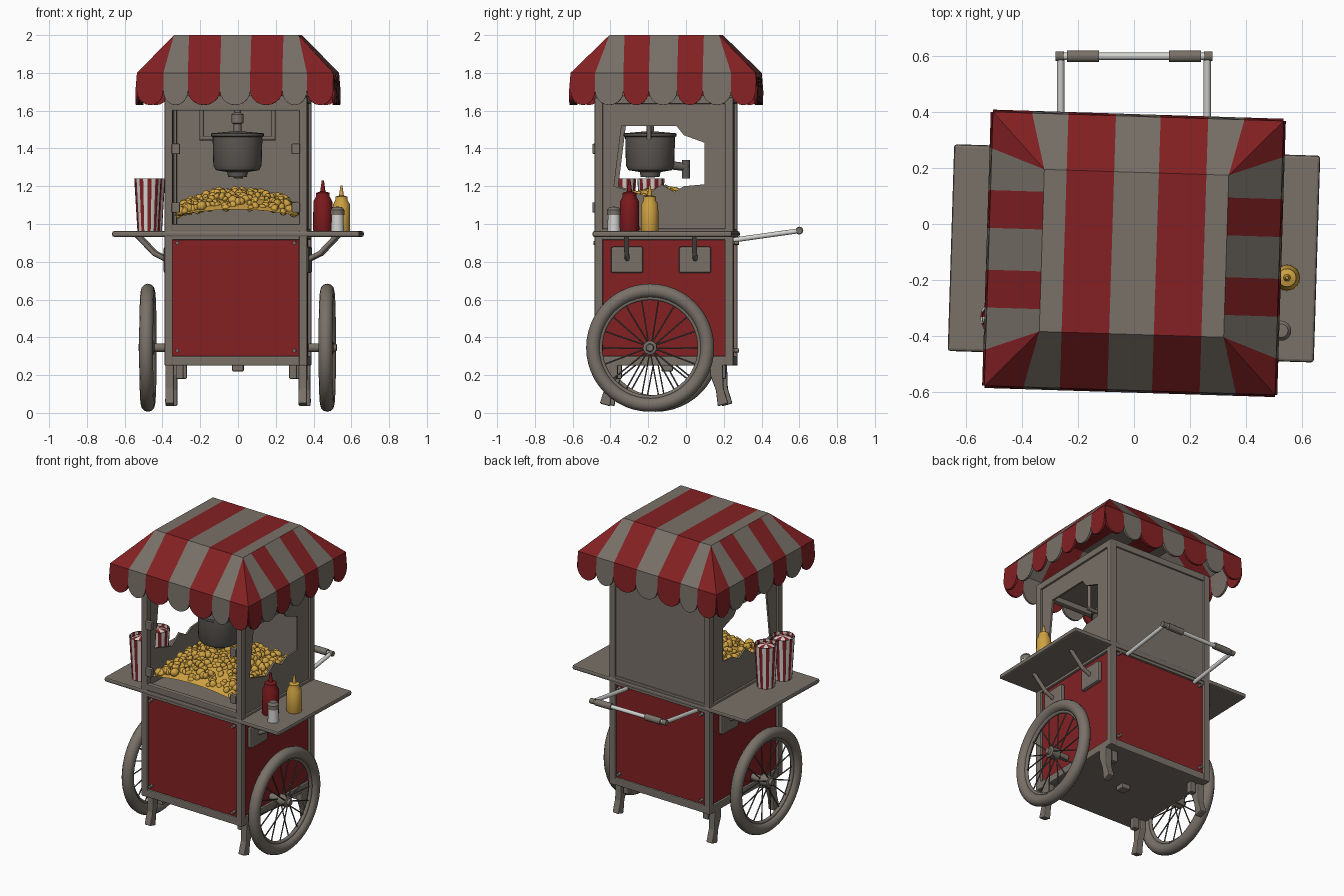
import bpy, bmesh, math, random
from mathutils import Matrix, Vector

random.seed(4)
if "Cube" in bpy.data.objects:
    bpy.data.objects.remove(bpy.data.objects["Cube"])

MID = -0.105  # depth centre of the cart body
TURN = (Matrix.Translation((0, MID, 0)) @ Matrix.Rotation(math.radians(-1.8), 4, 'Z')
        @ Matrix.Translation((0, -MID, 0)))


def material(name, r, g, b):
    m = bpy.data.materials.new(name)
    m.use_nodes = True
    m.diffuse_color = (r, g, b, 1)
    m.node_tree.nodes["Principled BSDF"].inputs["Base Color"].default_value = (r, g, b, 1)
    return m


GREY = material("warm_grey", .19, .165, .14)
STEEL = material("dark_steel", .11, .1, .09)
RED = material("deep_red", .23, .015, .017)
SAUCE = material("sauce_red", .2, .01, .012)
YELLOW = material("butter_yellow", .62, .36, .055)
WHITE = material("white", .65, .65, .64)


def add(name, bm, *mats, smooth=True, bevel=0, turn=True):
    bmesh.ops.recalc_face_normals(bm, faces=bm.faces[:])
    me = bpy.data.meshes.new(name)
    bm.to_mesh(me)
    bm.free()
    for m in mats:
        me.materials.append(m)
    if turn:
        me.transform(TURN)
    if smooth:
        me.polygons.foreach_set("use_smooth", [True] * len(me.polygons))
        me.set_sharp_from_angle(angle=math.radians(35))
    ob = bpy.data.objects.new(name, me)
    bpy.context.scene.collection.objects.link(ob)
    if bevel:
        mod = ob.modifiers.new("soft_edges", 'BEVEL')
        mod.width, mod.segments = bevel, 2
    return ob


def box(name, x, y, z, mat, bevel=0.006):
    bm = bmesh.new()
    size = Matrix.Diagonal((x[1] - x[0], y[1] - y[0], z[1] - z[0], 1))
    mid = Matrix.Translation((sum(x) / 2, sum(y) / 2, sum(z) / 2))
    bmesh.ops.create_cube(bm, size=1, matrix=mid @ size)
    return add(name, bm, mat, smooth=False, bevel=bevel)


def rod_into(bm, p, q, r, sides=12):
    p, q = Vector(p), Vector(q)
    aim = (q - p).to_track_quat('Z', 'Y').to_matrix().to_4x4()
    bmesh.ops.create_cone(bm, cap_ends=True, segments=sides, radius1=r, radius2=r,
                          depth=(q - p).length, matrix=Matrix.Translation((p + q) / 2) @ aim)


def rods(name, pairs, r, mat, turn=True):
    bm = bmesh.new()
    for p, q in pairs:
        rod_into(bm, p, q, r)
    return add(name, bm, mat, turn=turn)


def lathe(name, profile, place, *mats, n=24, closed=False):
    """Revolve (radius, height) points; several materials alternate around it."""
    bm = bmesh.new()
    rings = [[bm.verts.new(Matrix.Rotation(math.tau * i / n, 3, 'Z') @ Vector((r, 0, h)))
              for r, h in profile] for i in range(n)]
    count = len(profile)
    for i in range(n):
        a, b = rings[i], rings[(i + 1) % n]
        for k in range(count if closed else count - 1):
            j = (k + 1) % count
            bm.faces.new((a[k], b[k], b[j], a[j])).material_index = i % len(mats)
    bmesh.ops.remove_doubles(bm, verts=bm.verts[:], dist=1e-5)
    bmesh.ops.transform(bm, matrix=place, verts=bm.verts[:])
    return add(name, bm, *mats)


def prism(name, loops, x0, x1, mat, bevel=0):
    """Extrude a (y, z) outline, with optional holes, along x."""
    bm = bmesh.new()
    for loop in loops:
        vs = [bm.verts.new((x0, y, z)) for y, z in loop]
        for a, b in zip(vs, vs[1:] + vs[:1]):
            bm.edges.new((a, b))
    bmesh.ops.triangle_fill(bm, use_beauty=True, edges=bm.edges[:])
    out = bmesh.ops.extrude_face_region(bm, geom=bm.faces[:])["geom"]
    bmesh.ops.translate(bm, vec=(x1 - x0, 0, 0),
                        verts=[v for v in out if isinstance(v, bmesh.types.BMVert)])
    return add(name, bm, mat, smooth=False, bevel=bevel)


at = lambda x, y, z: Matrix.Translation((x, y, z))
SIDES = ((-1, "right"), (1, "left"))
ENDS = ((-0.45, "front"), (0.24, "back"))


def span(s, a, b):
    return tuple(sorted((s * a, s * b)))


# Lower cabinet: red body inside a grey frame
box("cabinet_panels", (-.36, .36), (-.455, .245), (.27, .94), RED, 0)
box("cabinet_floor", (-.375, .375), (-.468, .258), (.25, .3), GREY)
box("counter", (-.655, .655), (-.475, .265), (.932, .962), GREY, .01)
box("counter_rail", (-.375, .375), (-.468, .258), (.915, .975), GREY)
box("floor_drain", (-.03, .03), (-.13, -.07), (.22, .26), GREY)
for y, end in ENDS:
    for s, side in SIDES:
        box(f"{end}_{side}_post", span(s, .335, .378), (y - .022, y + .022), (.25, 1.67), GREY)
        rods(f"{end}_{side}_bolts", [((s * .31, y - .03, z), (s * .31, y + .03, z))
                                     for z in (.33, .9)], .01, GREY)
        box(f"{end}_{side}_block", span(s, .28, .32), (y * .8 - .03, y * .8 + .01), (.18, .26), GREY)

# Curved legs
leg = [(.14, .27), (.205, .27), (.21, .13), (.235, .05), (.18, .035), (.17, .12), (.14, .2)]
for s, side in SIDES:
    for end, outline in (("back", leg), ("front", [(2 * MID - y, z) for y, z in leg])):
        prism(f"{end}_{side}_leg", [outline], s * .33, s * .375, GREY, .006)

# Upper cabin: back wall, ceiling and side windows
box("back_wall", (-.35, .35), (.235, .25), (.96, 1.66), GREY, 0)
box("ceiling", (-.375, .375), (-.47, .26), (1.635, 1.68), GREY)
box("front_header", (-.36, .36), (-.47, -.435), (1.6, 1.66), GREY)
box("front_sill", (-.36, .36), (-.47, -.435), (.96, 1.0), GREY)
wall = [(-.45, .96), (.24, .96), (.24, 1.66), (-.45, 1.66)]
window = [(-.37, 1.2), (-.33, 1.52), (-.04, 1.52), (0, 1.47), (.11, 1.43),
          (.11, 1.21), (0, 1.2), (-.05, 1.17), (-.12, 1.21), (-.2, 1.15)]
for s, side in SIDES:
    prism(f"{side}_window_wall", [wall, window], s * .35, s * .362, GREY)
    for z in (1.09, 1.4):
        box(f"{side}_hinge", span(s, .295, .34), (-.485, -.455), (z - .03, z + .025), GREY)

# Striped awning with a scalloped valance
bm = bmesh.new()
TOP, EDGE, DROP = 2.0, 1.8, 1.705
across = [-.52, -.38, -.25, -.08, .08, .25, .38, .52]
along = [-.49, -.36, -.21, -.075, .075, .21, .36, .49]
TX, TY = .33, .29


def face(points, index):
    pts = [p for i, p in enumerate(points) if p != points[i - 1]]
    bm.faces.new([bm.verts.new(p) for p in pts]).material_index = index


for turn in range(4):
    cuts, top, depth, top_depth = ((across, TX, .49, TY), (along, TY, .52, TX))[turn % 2]
    spin = Matrix.Rotation(turn * math.pi / 2, 3, 'Z')
    put = lambda u, d, z: tuple(round(c, 5) for c in spin @ Vector((u, -d, z)))
    for i, (a, b) in enumerate(zip(cuts, cuts[1:])):
        ta, tb = (max(-top, min(top, u)) for u in (a, b))
        face([put(a, depth, EDGE), put(b, depth, EDGE),
              put(tb, top_depth, TOP), put(ta, top_depth, TOP)], i % 2)
        arc = []
        for k in range(11):
            c = math.cos(math.pi * k / 10)
            arc.append(put((a + b) / 2 - c * (b - a) / 2, depth + .008,
                           DROP - .075 * math.sqrt(max(0, 1 - c * c))))
        face([put(b, depth, EDGE), put(a, depth, EDGE)] + arc, i % 2)
for i, (a, b) in enumerate(zip(across, across[1:])):
    a, b = max(a, -TX), min(b, TX)
    if b > a:
        face([(a, -TY, TOP), (b, -TY, TOP), (b, TY, TOP), (a, TY, TOP)], i % 2)
bmesh.ops.remove_doubles(bm, verts=bm.verts[:], dist=1e-4)
bmesh.ops.translate(bm, vec=(0, MID, 0), verts=bm.verts[:])
awning = add("awning", bm, RED, GREY, smooth=False)
cloth = awning.modifiers.new("cloth", 'SOLIDIFY')
cloth.thickness = .014

# Kettle on its hanger
kettle = at(0, -.19, 0)
lathe("kettle", [(0, 1.245), (.05, 1.25), (.055, 1.275), (.115, 1.285), (.128, 1.31), (.132, 1.46),
                 (.14, 1.465), (.14, 1.48), (.03, 1.49), (0, 1.49)], kettle, STEEL, n=32)
lathe("kettle_stem", [(.02, 1.48), (.02, 1.53), (.032, 1.535), (.032, 1.58), (.018, 1.59),
                      (.018, 1.65)], kettle, GREY)
for s, side in SIDES:
    rods(f"{side}_kettle_arm", [((s * .19, -.19, 1.64), (s * .19, -.19, 1.45)),
                                ((s * .2, -.19, 1.455), (s * .12, -.19, 1.455))], .012, GREY)
rods("kettle_handle", [((0, -.07, 1.31), (0, .01, 1.3)), ((0, .0, 1.24), (0, .0, 1.34))], .022, STEEL)

# Popcorn heap


def heap(x, y):
    return 1.02 + .15 * max(0, 1 - (x / .42) ** 2) * max(0, 1 - ((y + .1) / .42) ** 2)


bm = bmesh.new()
bmesh.ops.create_grid(bm, x_segments=16, y_segments=16, size=.325, matrix=at(0, MID, 0))
for v in bm.verts:
    v.co.z = heap(v.co.x, v.co.y)
for _ in range(480):
    x, y = random.uniform(-.31, .31), random.uniform(-.41, .2)
    shape = Matrix.Diagonal([random.uniform(.7, 1.3) for _ in range(3)] + [1])
    tilt = Matrix.Rotation(random.uniform(0, 3), 4, Vector((random.random(), random.random(), .5)))
    bmesh.ops.create_icosphere(bm, subdivisions=2, radius=random.uniform(.014, .024),
                               matrix=at(x, y, heap(x, y) + random.uniform(-.01, .015)) @ tilt @ shape)
add("popcorn", bm, YELLOW)

# Wheels: tyre, rim, hub and spokes
ring = lambda big, small: [(big + small * math.cos(math.tau * k / 12),
                            small * math.sin(math.tau * k / 12)) for k in range(12)]
WY, WZ = -.175, .345
for s, side in SIDES:
    place = at(s * .475, WY, WZ) @ Matrix.Rotation(s * math.pi / 2, 4, 'Y')
    lathe(f"{side}_tyre", ring(.302, .037), place, GREY, n=48, closed=True)
    lathe(f"{side}_rim", ring(.264, .012), place, GREY, n=48, closed=True)
    lathe(f"{side}_hub", [(0, -.1), (.022, -.1), (.022, -.035), (.036, -.03), (.036, .03),
                          (.022, .035), (.018, .05), (0, .05)], place, GREY)
    bm = bmesh.new()
    for k in range(18):
        t = math.tau * k / 18
        lean = t + (.12 if k % 2 else -.12)
        rod_into(bm, (s * (.475 + (.025 if k % 2 else -.025)), WY + .03 * math.cos(lean), WZ + .03 * math.sin(lean)),
                 (s * .475, WY + .265 * math.cos(t), WZ + .265 * math.sin(t)), .004, 6)
    add(f"{side}_spokes", bm, STEEL)

# Shelf brackets
for s, side in SIDES:
    for y in (-.3, .06):
        box(f"{side}_bracket_plate", span(s, .355, .385), (y - .085, y + .085), (.74, .88), GREY, .01)
        rods(f"{side}_bracket_arm", [((s * .37, y, .81), (s * .44, y, .845)),
                                     ((s * .435, y, .84), (s * .53, y, .94))], .013, GREY)

# Push handle
rods("handle_tubes", [((s * .262, .25, .915), (s * .262, .605, .965)) for s in (-1, 1)]
     + [((-.27, .6, .965), (.27, .6, .965))], .013, WHITE, turn=False)
rods("handle_grips", [((s * .125, .6, .965), (s * .24, .6, .965)) for s in (-1, 1)], .021, GREY, turn=False)
rods("handle_corners", [((s * .25, .6, .965), (s * .28, .6, .965)) for s in (-1, 1)], .017, GREY, turn=False)

# Condiments on the left shelf
bottle = [(0, 0), (.048, 0), (.052, .01), (.05, .16), (.036, .185), (.036, .205),
          (.014, .212), (.006, .27), (0, .27)]
lathe("ketchup_bottle", bottle, at(.455, -.285, .96), SAUCE)
lathe("mustard_bottle", bottle, at(.55, -.175, .96) @ Matrix.Scale(.9, 4), YELLOW)
lathe("shaker", [(0, 0), (.034, 0), (.032, .09)], at(.535, -.365, .96), WHITE)
lathe("shaker_cap", [(.036, .088), (.036, .115), (.024, .13), (0, .132)], at(.535, -.365, .96), GREY)

# Striped cups on the right shelf
for x, y in ((-.455, -.2), (-.47, -.35)):
    lathe("striped_cup", [(0, 0), (.055, 0), (.072, .28), (.066, .28), (.064, .26)],
          at(x, y, .96), WHITE, RED, n=20)
    lathe("cup_filling", [(.066, .255), (.04, .275), (0, .28)], at(x, y, .96), RED, WHITE, n=10)
